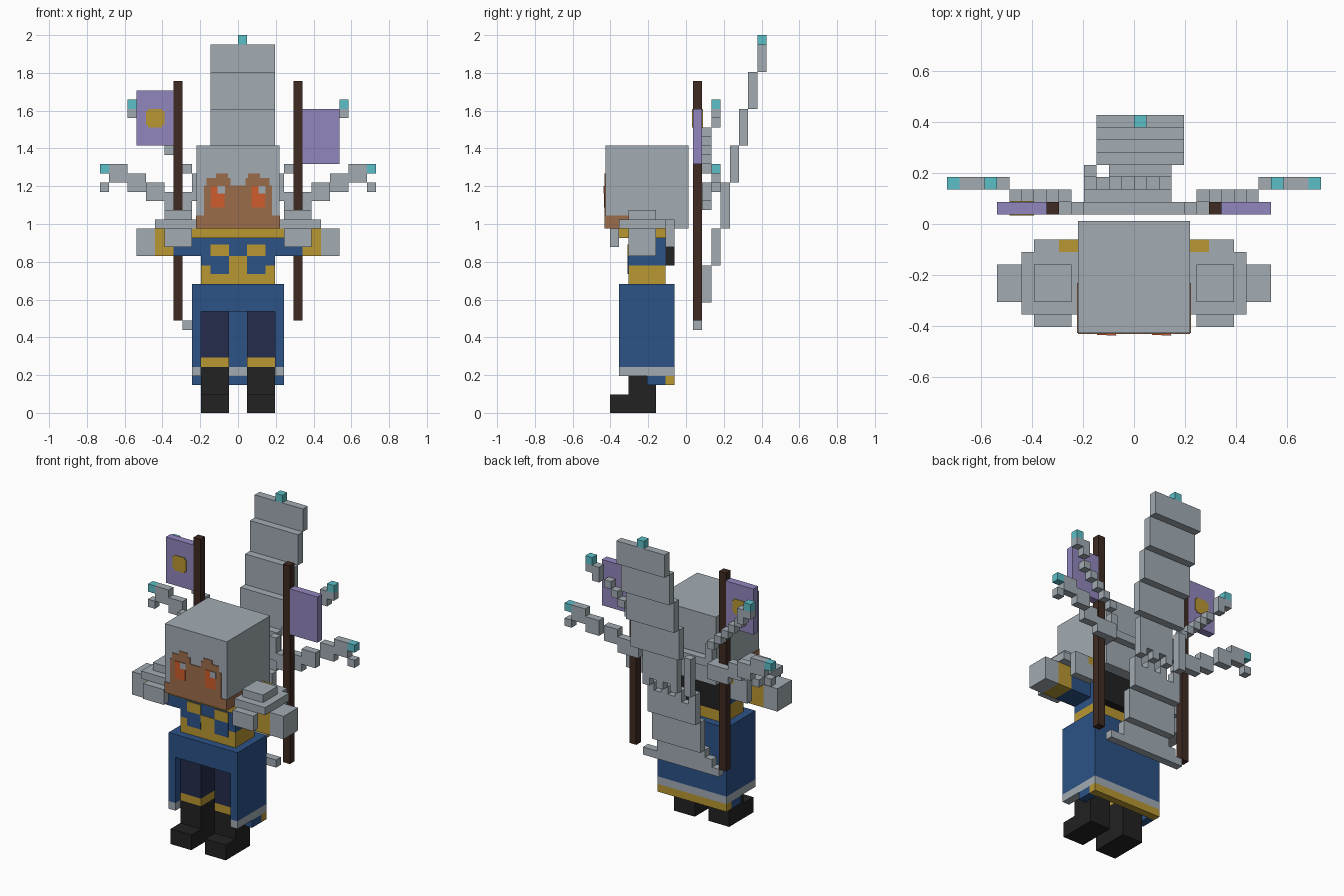
import bpy, bmesh, math

if "Cube" in bpy.data.objects:
    bpy.data.objects.remove(bpy.data.objects["Cube"])

U = 2.0 / 41  # one block


def material(name, rgb):
    m = bpy.data.materials.new(name)
    m.diffuse_color = (*rgb, 1)
    m.use_nodes = True
    m.node_tree.nodes["Principled BSDF"].inputs["Base Color"].default_value = m.diffuse_color
    return m


GREY = material("steel grey", (0.36, 0.41, 0.45))
BLUE = material("royal blue", (0.025, 0.085, 0.24))
GOLD = material("gold", (0.48, 0.31, 0.032))
LILAC = material("lilac", (0.29, 0.24, 0.51))
WOOD = material("dark wood", (0.05, 0.023, 0.016))
SKIN = material("tan skin", (0.33, 0.15, 0.07))
ORANGE = material("eye orange", (0.63, 0.107, 0.025))
CYAN = material("cyan", (0.107, 0.52, 0.58))
NAVY = material("navy", (0.018, 0.025, 0.072))
BLACK = material("black", (0.016, 0.016, 0.016))


def part(name, mats, boxes, mirror=False, rule=None):
    """Boxes are (x0, x1, y0, y1, z0, z1) in blocks."""
    if not isinstance(mats, (list, tuple)):
        mats = [mats]
    bm = bmesh.new()
    todo = list(boxes)
    if mirror:
        todo += [(-b[1], -b[0]) + tuple(b[2:]) for b in boxes]
    for x0, x1, y0, y1, z0, z1 in todo:
        for v in bmesh.ops.create_cube(bm, size=1)["verts"]:
            v.co.x = U * (x1 if v.co.x > 0 else x0)
            v.co.y = U * ((y1 if v.co.y > 0 else y0) - 0.25)
            v.co.z = U * (z1 if v.co.z > 0 else z0)
    bm.normal_update()
    if rule:
        for f in bm.faces:
            f.material_index = rule(f)
    me = bpy.data.meshes.new(name)
    bm.to_mesh(me)
    bm.free()
    for m in mats:
        me.materials.append(m)
    ob = bpy.data.objects.new(name, me)
    bpy.context.collection.objects.link(ob)
    return ob


# Boots and legs
part("boots", BLACK, [(1, 4, -8, -3, 0, 2), (1, 4, -6, -3, 2, 5)], True)
part("boot_cuffs", GOLD, [(1, 4, -6, -3, 5, 6)], True)
part("legs", NAVY, [(1, 4, -6, -3, 6, 13)], True)

# Open-fronted skirt with hem
part("skirt_sides", BLUE, [(4, 5, -7, -1, 5, 13)], True)
part("skirt_back", BLUE, [(-4, 4, -2, -1, 5, 13)])
part("skirt_front", BLUE, [(-4, 4, -7, -6, 11, 13)])
part("skirt_top", BLUE, [(-5, 5, -7, -1, 13, 14)])
part("hem_stripe_sides", GREY, [(4, 5, -7, -1, 4, 5)], True)
part("hem_stripe_back", GREY, [(-4, 4, -2, -1, 4, 5)])
part("hem_sides", BLUE, [(4, 5, -4, -2, 3, 4)], True)
part("hem_back", [GOLD, BLUE], [(-5, 5, -2, -1, 3, 4)],
     rule=lambda f: 1 if f.normal.y < -0.5 else 0)

# Torso, checked chest, collar and back plate
part("waist", GOLD, [(-4, 4, -6, -2, 14, 16)])
part("chest", BLUE, [(-4, 4, -6, -2, 16, 19)])
F = -6.08
part("chest_gold_checks", GOLD, [(1, 3, F, -6, 17, 18.3)], True)
part("chest_gold_centre", GOLD, [(-1, 1, F, -6, 16, 17)])
part("chest_blue_checks", BLUE, [(1, 3, F, -6, 15.1, 17)], True)
part("collar", GOLD, [(-5, 5, -7, -2, 19, 20)])
part("back_collar", GOLD, [(-6, 6, -2, -1, 20, 21)])
part("back_plate", BLACK, [(-4, 4, -2, -1, 16, 20)])

# Arms and stepped shoulder armour
part("sleeves", BLUE, [(4, 7, -6, -3, 17, 19.9)], True)
part("arm_bands", GOLD, [(7, 9, -6, -3, 17, 20)], True)
part("gauntlets", GREY, [(9, 11, -6, -3, 17, 20)], True)
part("shoulder_plates", GREY, [(4.5, 9, -7, -2, 20, 21),
                               (5, 8, -6, -3, 21, 22),
                               (5, 8, -8, -7, 18, 20),
                               (5, 8, -2, -1, 18, 20),
                               (6, 8, -2, -1, 20, 21)], True)

# Hooded head with face plates
part("hood", GREY, [(-4.5, 4.5, -8.5, 0.5, 20, 29)])
FY = -8.5
part("jaw_front", SKIN, [(-4.5, 4.5, FY - 0.08, FY, 20, 21.4)])
part("jaw_sides", SKIN, [(4.5, 4.56, FY, -4.5, 20, 21.4),
                         (4.5, 4.56, -4.5, -2.7, 20, 20.7)], True)
part("face", SKIN, [(-3.7, 3.7, FY - 0.08, FY, 21.4, 24.7)])
part("brows", SKIN, [(0.8, 3.4, FY - 0.08, FY, 24.7, 25.5),
                     (1.1, 2.4, FY - 0.08, FY, 25.5, 26)], True)
part("eyes", ORANGE, [(1.45, 2.95, FY - 0.14, FY - 0.08, 22.3, 24.6)], True)
part("eye_glints", GREY, [(-2.2, -1.4, FY - 0.18, FY - 0.14, 23.8, 24.6),
                          (2.2, 3.0, FY - 0.18, FY - 0.14, 23.8, 24.6)])

# Rising tail: stepped plates that move back as they climb
tail = [(-6, 5, 1, 2, 9, 10), (-5, -4, 1, 2, 10, 11), (-4, 3, 1, 2, 10, 12),
        (-4, 3, 2, 3, 12, 16), (-4, 3, 3, 4, 16, 18.5),
        (-2, 3, 4, 5, 22, 25), (-4, -3, 4, 5, 20, 25)]
for i, x in enumerate(range(-4, 3)):
    if x != -3:
        tail.append((x, x + 1, 3, 4, 18.5, 20 if i % 2 == 0 else 19))
    if x >= -2:
        tail.append((x, x + 1, 4, 5, 20 if i % 2 == 0 else 21, 22))
for i, (z0, z1) in enumerate([(25, 29), (29, 33), (33, 37), (37, 40)]):
    tail.append((-3, 4, 5 + i, 6 + i, z0, z1))
part("tail_plates", GREY, tail)
part("tail_tip", CYAN, [(0, 1, 8, 9, 40, 41)])

# Branching back ornaments
part("branch_link", GREY, [(-4, 4, 1, 2, 23, 24)])
part("branch_roots", GREY, [(4, 5, 1, 2, 23, 26), (5, 6, 1, 2, 22, 24)], True)
part("lower_branches", GREY, [(5, 8, 2, 3, 22, 24), (8, 10, 2, 3, 23, 25),
                              (10, 12, 3, 4, 24, 26), (12, 14, 3, 4, 25, 27),
                              (14, 15, 3, 4, 24, 25)], True)
part("lower_branch_tips", CYAN, [(14, 15, 3, 4, 26, 27)], True)
part("upper_branches", GREY,
     [(5 + i, 6 + i, 2, 3, 26 + i, 27 + i) for i in range(5)]
     + [(10, 11, 3, 4, 31, 33), (11, 12, 3, 4, 32, 33)], True)
part("upper_branch_tips", CYAN, [(11, 12, 3, 4, 33, 34)], True)

# Banners on poles
part("banner_poles", WOOD, [(6, 7, 1, 2, 10, 36)], True)
part("left_banner", LILAC, [(-11, -7, 1, 2, 29, 35)])
part("right_banner", LILAC, [(7, 11, 1, 2, 27, 33)])
part("banner_emblem", GOLD, [(-10, -8, y, y + 0.08, 31.25, 32.75) for y in (0.92, 2)]
     + [(-9.75, -8.25, y, y + 0.08, z, z + 0.25)
        for y in (0.92, 2) for z in (31, 32.75)])
